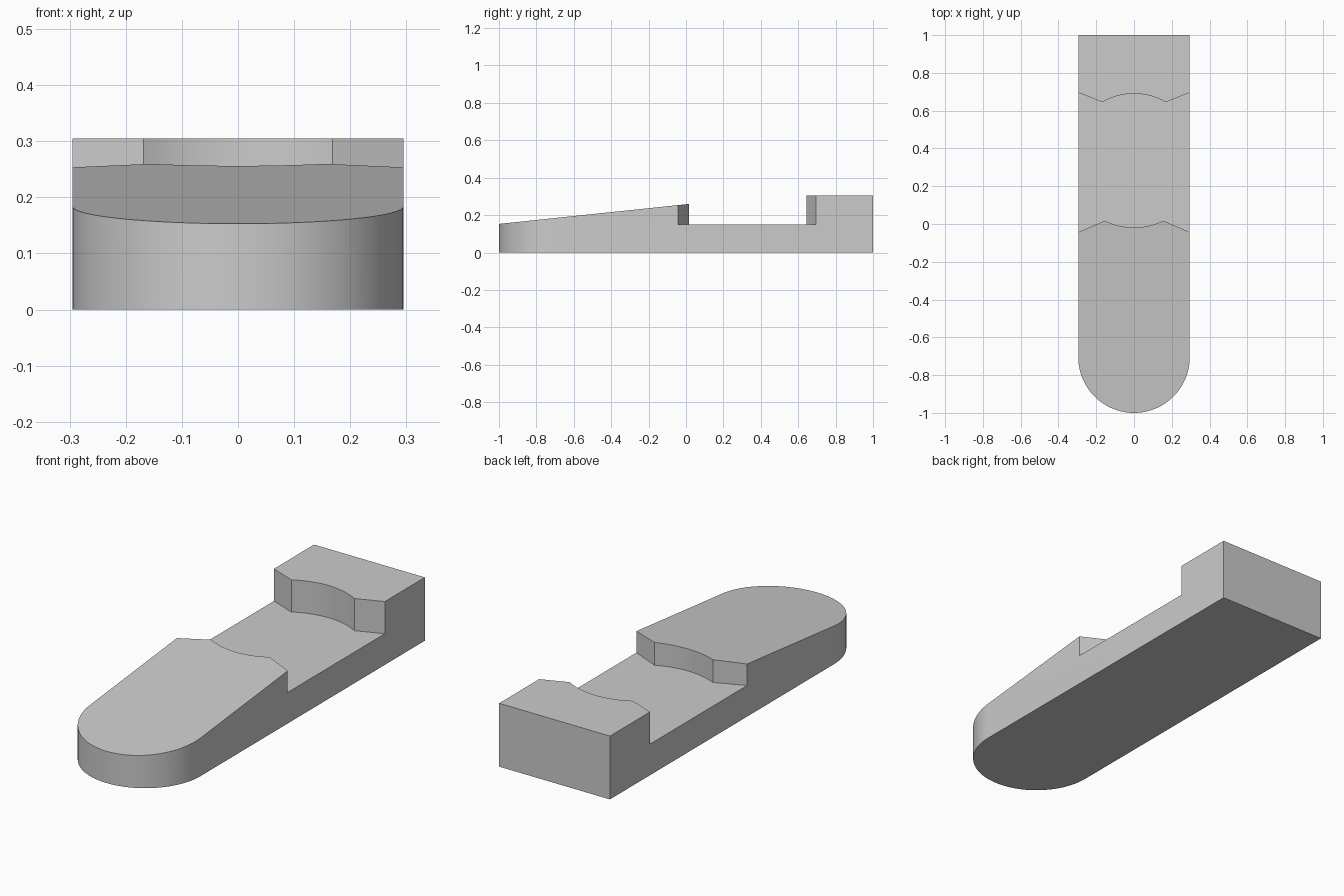
import bpy, bmesh, math
from mathutils import Vector

if "Cube" in bpy.data.objects:
    bpy.data.objects.remove(bpy.data.objects["Cube"])

HALF = 0.295      # half width
TOP = 0.305       # heel block height
FLOOR = 0.15      # pocket floor height

grey = bpy.data.materials.new("light grey")
grey.use_nodes = True
colour = (0.6, 0.6, 0.6, 1)
grey.diffuse_color = colour
grey.node_tree.nodes["Principled BSDF"].inputs["Base Color"].default_value = colour


def prism(name, points, offset):
    """Extrude a closed outline by an offset into a solid."""
    bm = bmesh.new()
    face = bm.faces.new([bm.verts.new(p) for p in points])
    out = bmesh.ops.extrude_face_region(bm, geom=[face])
    moved = [v for v in out["geom"] if isinstance(v, bmesh.types.BMVert)]
    bmesh.ops.translate(bm, verts=moved, vec=Vector(offset))
    bmesh.ops.recalc_face_normals(bm, faces=bm.faces)
    mesh = bpy.data.meshes.new(name)
    bm.to_mesh(mesh)
    bm.free()
    mesh.materials.append(grey)
    obj = bpy.data.objects.new(name, mesh)
    bpy.context.collection.objects.link(obj)
    return obj


def arc(half, y_end, y_mid, steps=24):
    """Shallow circular arc from -half to +half passing through (0, y_mid)."""
    sag = y_mid - y_end
    radius = (half ** 2 + sag ** 2) / (2 * abs(sag))
    sign = math.copysign(1, sag)
    span = math.asin(half / radius)
    pts = []
    for i in range(steps + 1):
        a = span * (2 * i / steps - 1)
        pts.append((radius * math.sin(a), y_mid - sign * radius * (1 - math.cos(a))))
    return pts


# Body outline: square heel, round toe
toe_y = HALF - 1
outline = [(HALF, 1, 0), (-HALF, 1, 0)]
for i in range(49):
    a = math.pi + math.pi * i / 48
    outline.append((HALF * math.cos(a), toe_y + HALF * math.sin(a), 0))
body = prism("ramp_block", outline, (0, 0, TOP))

# Sloping top of the toe ramp
slope = lambda y: 0.153 + 0.105 * (y + 1)
wedge = prism("ramp_cutter", [(-0.5, -1.2, slope(-1.2)), (-0.5, 0.3, slope(0.3)),
                              (-0.5, 0.3, 0.5), (-0.5, -1.2, 0.5)], (1, 0, 0))

# Pocket with curved and chamfered end walls
near = [(-0.35, -0.067)] + arc(0.155, 0.017, -0.018) + [(0.35, -0.067)]
far = [(-0.35, 0.717)] + arc(0.168, 0.645, 0.69) + [(0.35, 0.717)]
pocket = prism("pocket_cutter", [(x, y, FLOOR) for x, y in near + far[::-1]], (0, 0, 0.5))

# Cut, then bake the result into the body
for cutter in (wedge, pocket):
    mod = body.modifiers.new(cutter.name, "BOOLEAN")
    mod.operation = "DIFFERENCE"
    mod.solver = "EXACT"
    mod.object = cutter
bpy.ops.object.select_all(action="DESELECT")
body.select_set(True)
bpy.context.view_layer.objects.active = body
for mod in list(body.modifiers):
    bpy.ops.object.modifier_apply(modifier=mod.name)
for cutter in (wedge, pocket):
    bpy.data.objects.remove(cutter)

bpy.ops.object.shade_smooth_by_angle(angle=math.radians(20))
